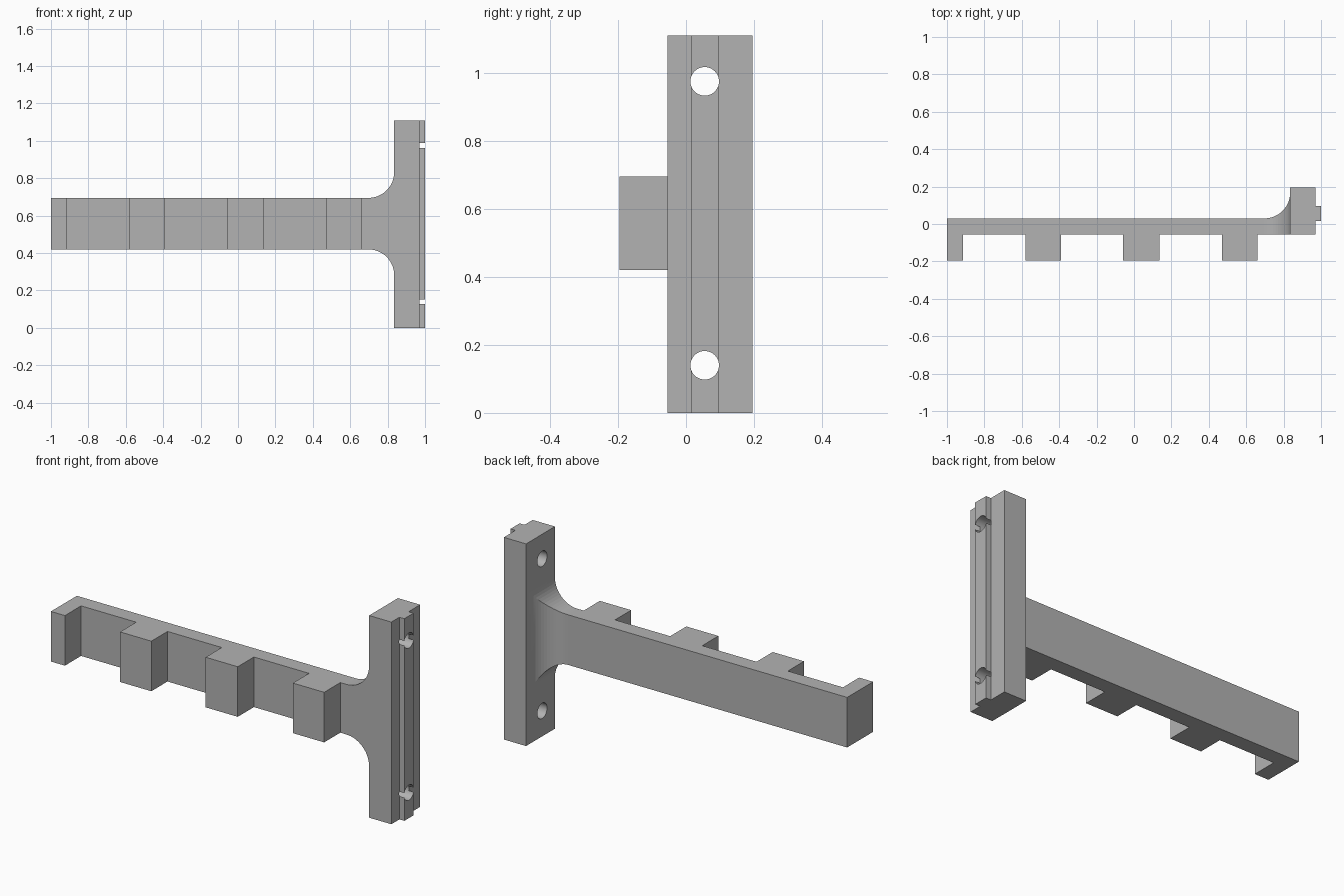
import bpy, bmesh, math

cube = bpy.data.objects.get("Cube")
if cube:
    bpy.data.objects.remove(cube, do_unlink=True)

grey = bpy.data.materials.new("plain grey")
grey.use_nodes = True
colour = (0.45, 0.45, 0.45, 1)
grey.diffuse_color = colour
grey.node_tree.nodes["Principled BSDF"].inputs["Base Color"].default_value = colour

FRONT, ARM_BACK, PLATE_BACK = -0.055, 0.03, 0.195
TOOTH_FRONT = -0.195
ARM_LOW, ARM_HIGH = 0.42, 0.695
PLATE_X, RAIL_X, HEIGHT = 0.835, 0.97, 1.11
FILLET = 0.138
HOLE_Y, HOLE_RADIUS, RAIL_HALF = 0.055, 0.042, 0.04


def prism(outline, low, high):
    """Extrude an outline in the ground plane from low to high."""
    bm = bmesh.new()
    base = bm.faces.new([bm.verts.new((x, y, low)) for x, y in outline])
    top = bmesh.ops.extrude_face_region(bm, geom=[base], use_keep_orig=True)["geom"]
    for v in top:
        if isinstance(v, bmesh.types.BMVert):
            v.co.z = high
    bmesh.ops.recalc_face_normals(bm, faces=bm.faces)
    return bm


def finish(bm, name):
    mesh = bpy.data.meshes.new(name)
    bm.to_mesh(mesh)
    bm.free()
    obj = bpy.data.objects.new(name, mesh)
    obj.data.materials.append(grey)
    bpy.context.collection.objects.link(obj)
    return obj


def activate(obj):
    bpy.ops.object.select_all(action="DESELECT")
    obj.select_set(True)
    bpy.context.view_layer.objects.active = obj


# Toothed arm: comb outline seen from above
start = PLATE_X - FILLET
outline = [(-1, ARM_BACK), (-1, TOOTH_FRONT), (-0.915, TOOTH_FRONT), (-0.915, FRONT)]
for left, right in [(-0.58, -0.39), (-0.06, 0.135), (0.47, 0.66)]:
    outline += [(left, FRONT), (left, TOOTH_FRONT), (right, TOOTH_FRONT), (right, FRONT)]
outline += [(start, FRONT), (start, ARM_BACK)]
bm = prism(outline, ARM_LOW, ARM_HIGH)

# Flare the arm end into the plate: above, below and behind
middle = (ARM_LOW + ARM_HIGH) / 2
end = max(bm.faces, key=lambda f: f.calc_center_median().x + f.normal.x)
STEPS = 14
for i in range(1, STEPS + 1):
    a = math.pi / 2 * i / STEPS
    x = start + FILLET * math.sin(a)
    grow = FILLET * (1 - math.cos(a))
    new = bmesh.ops.extrude_face_region(bm, geom=[end])["geom"]
    end = next(g for g in new if isinstance(g, bmesh.types.BMFace))
    for v in end.verts:
        back = v.co.y > (FRONT + ARM_BACK) / 2
        v.co = (x, ARM_BACK + grow if back else FRONT,
                ARM_HIGH + grow if v.co.z > middle else ARM_LOW - grow)
bmesh.ops.delete(bm, geom=[end], context="FACES_ONLY")
bmesh.ops.recalc_face_normals(bm, faces=bm.faces)
arm = finish(bm, "toothed_arm")

# Mounting plate with the raised rail on its outer side
low_y, high_y = HOLE_Y - RAIL_HALF, HOLE_Y + RAIL_HALF
plate = finish(prism([
    (PLATE_X, FRONT), (RAIL_X, FRONT), (RAIL_X, low_y), (1, low_y),
    (1, high_y), (RAIL_X, high_y), (RAIL_X, PLATE_BACK), (PLATE_X, PLATE_BACK),
], 0, HEIGHT), "mounting_plate")

# Screw holes through plate and rail
for z in (0.14, 0.975):
    bpy.ops.mesh.primitive_cylinder_add(
        vertices=48, radius=HOLE_RADIUS, depth=0.5,
        location=(0.9, HOLE_Y, z), rotation=(0, math.pi / 2, 0))
    cutter = bpy.context.object
    cutter.name = "hole_cutter"
    cutter.hide_render = True
    cutter.data.materials.append(grey)
    cut = plate.modifiers.new("screw_hole", "BOOLEAN")
    cut.operation = "DIFFERENCE"
    cut.solver = "EXACT"
    cut.object = cutter
    activate(plate)
    bpy.ops.object.modifier_apply(modifier=cut.name)
    bpy.data.objects.remove(cutter, do_unlink=True)

for obj in (arm, plate):
    activate(obj)
    bpy.ops.object.shade_smooth_by_angle(angle=math.radians(30))
